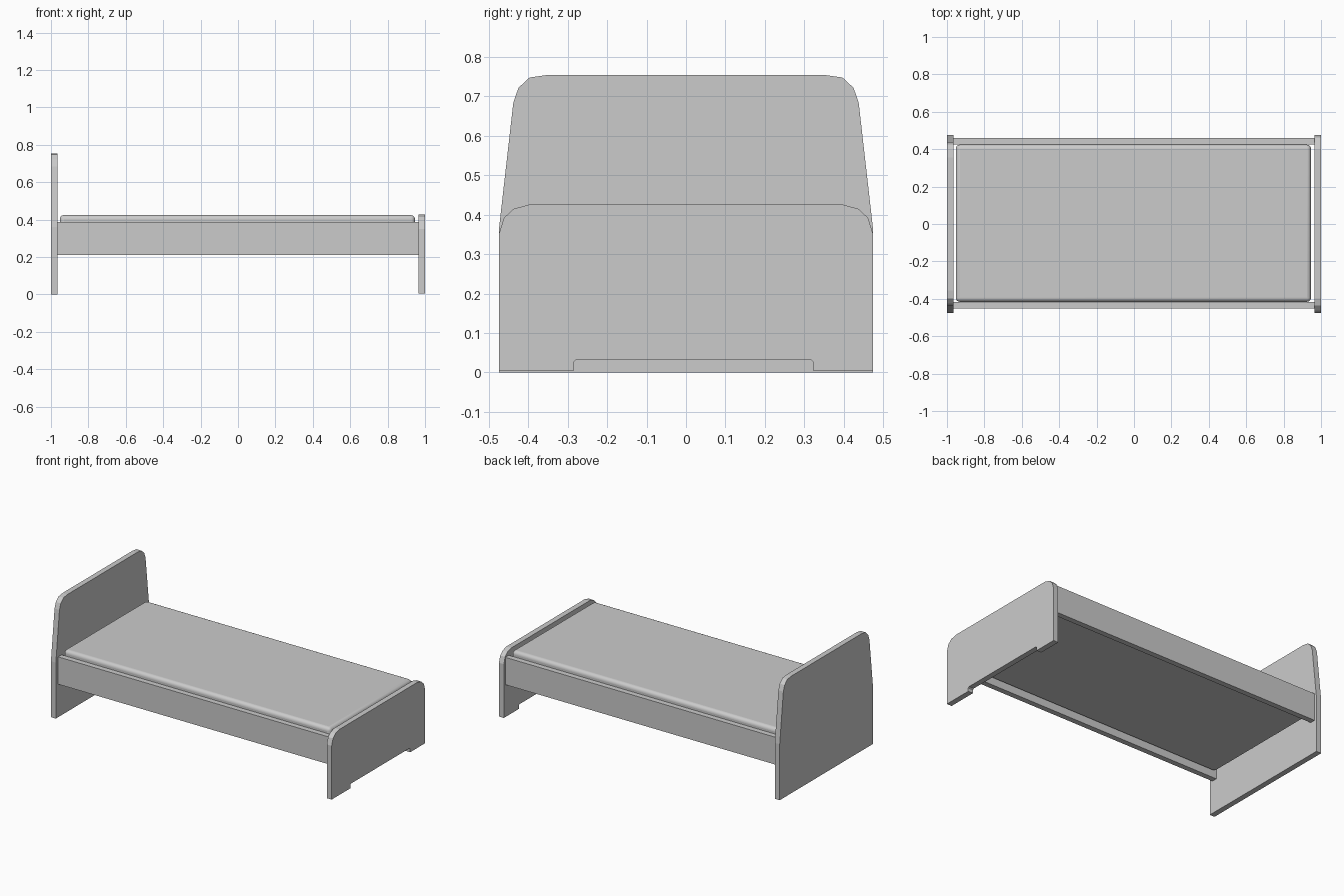
import bpy, bmesh

if "Cube" in bpy.data.objects:
    bpy.data.objects.remove(bpy.data.objects["Cube"])


def finish(name, bm):
    bmesh.ops.recalc_face_normals(bm, faces=bm.faces)
    mesh = bpy.data.meshes.new(name)
    bm.to_mesh(mesh)
    bm.free()
    obj = bpy.data.objects.new(name, mesh)
    bpy.context.collection.objects.link(obj)
    return obj


def board(name, profile, x0, x1):
    """Extrude a closed (y, z) outline along x."""
    bm = bmesh.new()
    face = bm.faces.new([bm.verts.new((x0, y, z)) for y, z in profile])
    ext = bmesh.ops.extrude_face_region(bm, geom=[face])
    verts = [v for v in ext["geom"] if isinstance(v, bmesh.types.BMVert)]
    bmesh.ops.translate(bm, verts=verts, vec=(x1 - x0, 0, 0))
    return finish(name, bm)


def box(name, lo, hi):
    bm = bmesh.new()
    bmesh.ops.create_cube(bm, size=1)
    for v in bm.verts:
        v.co = [a + (c + 0.5) * (b - a) for a, b, c in zip(lo, hi, v.co)]
    return finish(name, bm)


def mirrored(half):
    """Complete a right-hand outline with its left-hand mirror."""
    return half + [(-y, z) for y, z in reversed(half)]


# Tall headboard with tapering sides and rounded shoulders
board("headboard", mirrored([
    (0.475, 0), (0.475, 0.36), (0.438, 0.685), (0.425, 0.722),
    (0.397, 0.748), (0.355, 0.754)]), -1.0, -0.965)

# Low footboard with a shallow cut-out between its feet
foot_top = mirrored([
    (0.475, 0.004), (0.475, 0.35), (0.462, 0.392), (0.437, 0.415),
    (0.397, 0.426)])
foot_cut = [(-0.285, 0.004), (-0.285, 0.026), (-0.279, 0.032),
            (0.317, 0.032), (0.323, 0.026), (0.323, 0.004)]
board("footboard", foot_top + foot_cut, 0.965, 1.0)

# Side rails
for name, y0, y1 in (("front_rail", -0.451, -0.416), ("back_rail", 0.424, 0.459)):
    box(name, (-0.966, y0, 0.212), (0.966, y1, 0.388))

# Mattress with softly rounded edges
mattress = box("mattress", (-0.953, -0.416, 0.25), (0.946, 0.424, 0.424))
bevel = mattress.modifiers.new("rounded_edges", "BEVEL")
bevel.width = 0.022
bevel.segments = 5
bpy.context.view_layer.objects.active = mattress
mattress.select_set(True)
bpy.ops.object.shade_smooth_by_angle()
